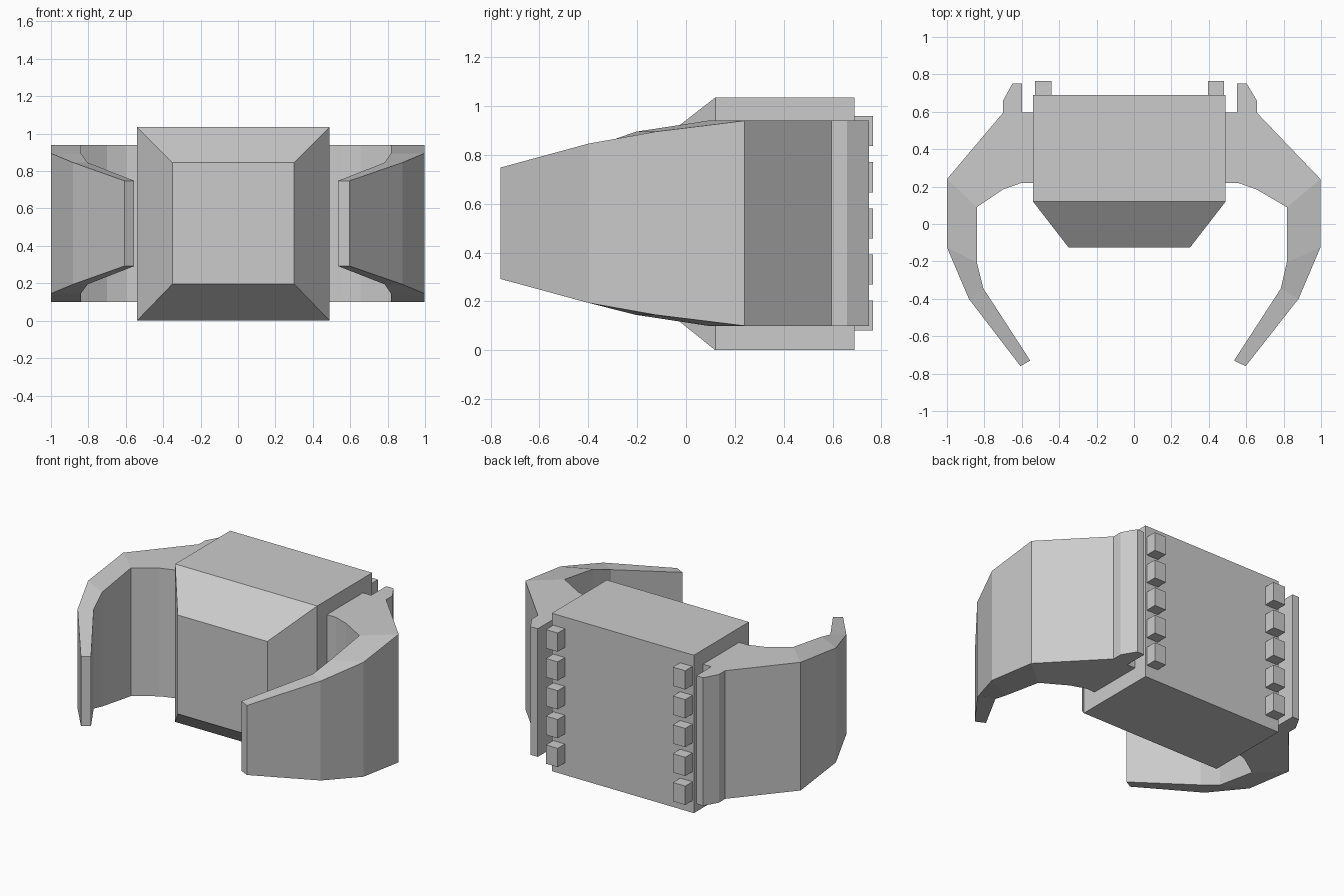
import bpy
import bmesh

if "Cube" in bpy.data.objects:
    bpy.data.objects.remove(bpy.data.objects["Cube"])

MID = 0.52  # mid height, every part is symmetric about it


def make_object(name, bm):
    bmesh.ops.recalc_face_normals(bm, faces=bm.faces)
    mesh = bpy.data.meshes.new(name)
    bm.to_mesh(mesh)
    bm.free()
    obj = bpy.data.objects.new(name, mesh)
    bpy.context.collection.objects.link(obj)
    return obj


def add_box(bm, x0, x1, y0, y1, z0, z1):
    cube = bmesh.ops.create_cube(bm, size=1)
    for v in cube["verts"]:
        v.co = (x1 if v.co.x > 0 else x0,
                y1 if v.co.y > 0 else y0,
                z1 if v.co.z > 0 else z0)


# Central body: a block whose front is drawn forward into a smaller face
bm = bmesh.new()
add_box(bm, -0.54, 0.49, 0.12, 0.69, 0.0, 1.035)
bm.normal_update()
front = min(bm.faces, key=lambda f: f.calc_center_median().y)
ext = bmesh.ops.extrude_discrete_faces(bm, faces=[front])
for v in ext["faces"][0].verts:
    v.co = (0.30 if v.co.x > 0 else -0.35, -0.125,
            0.845 if v.co.z > MID else 0.197)
make_object("body", bm)

# Two columns of square pegs on the back
for side, x0, x1 in (("left", -0.53, -0.44), ("right", 0.395, 0.48)):
    bm = bmesh.new()
    for i in range(5):
        z = 0.08 + 0.189 * i
        add_box(bm, x0, x1, 0.69, 0.765, z, z + 0.123)
    make_object(side + "_back_pegs", bm)

# Claw outline seen from above: right x, left x, y, half height
OUTLINE = [
    (0.49, -0.54, 0.595, 0.42), (0.55, -0.60, 0.595, 0.42),
    (0.55, -0.60, 0.75, 0.42), (0.603, -0.65, 0.75, 0.42),
    (0.657, -0.70, 0.66, 0.42), (0.657, -0.70, 0.595, 0.42),
    (0.997, -1.0, 0.24, 0.42), (0.997, -1.0, -0.125, 0.375),
    (0.88, -0.883, -0.40, 0.326), (0.597, -0.607, -0.76, 0.228),
    (0.535, -0.555, -0.73, 0.228), (0.785, -0.805, -0.345, 0.326),
    (0.817, -0.84, -0.205, 0.375), (0.817, -0.84, 0.09, 0.42),
    (0.655, -0.70, 0.185, 0.42), (0.555, -0.60, 0.22, 0.42),
    (0.49, -0.54, 0.22, 0.42),
]
# Flat root piece with the rear hook, then the segments to the tip
CAPS = [[0, 1, 2, 3, 4, 5, 6, 13, 14, 15, 16],
        [6, 7, 12, 13], [7, 8, 11, 12], [8, 9, 10, 11]]

for column, name in enumerate(("right_claw", "left_claw")):
    bm = bmesh.new()
    top = [bm.verts.new((p[column], p[2], MID + p[3])) for p in OUTLINE]
    low = [bm.verts.new((p[column], p[2], MID - p[3])) for p in OUTLINE]
    for cap in CAPS:
        bm.faces.new([top[i] for i in cap])
        bm.faces.new([low[i] for i in reversed(cap)])
    for i in range(len(OUTLINE)):
        j = (i + 1) % len(OUTLINE)
        bm.faces.new((top[i], low[i], low[j], top[j]))
    make_object(name, bm)
